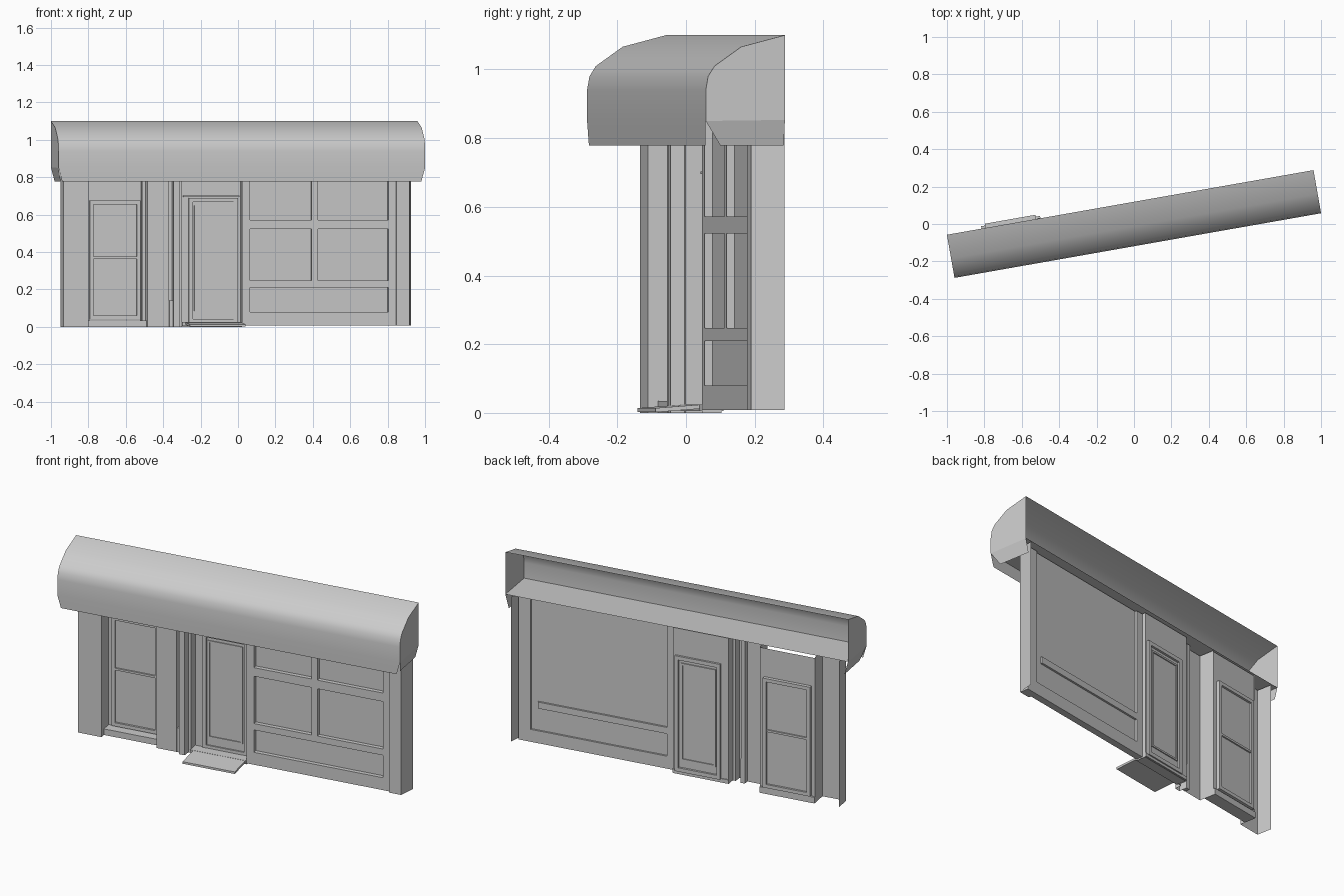
import bpy, bmesh, math

old = bpy.data.objects.get("Cube")
if old:
    bpy.data.objects.remove(old, do_unlink=True)

TURN = math.radians(10)      # the whole front is turned on its plot
FRONT, BACK = 0.03, 0.117    # wall face and rear edge of the returns
SOFFIT, TOP = 0.855, 0.848   # soffit height and top of the walls below it

grey = bpy.data.materials.new("plain_grey")
grey.use_nodes = True
grey.diffuse_color = (0.6, 0.6, 0.6, 1)
grey.node_tree.nodes["Principled BSDF"].inputs["Base Color"].default_value = (0.6, 0.6, 0.6, 1)


def finish(name, bm, smooth=False):
    bmesh.ops.recalc_face_normals(bm, faces=bm.faces)
    mesh = bpy.data.meshes.new(name)
    bm.to_mesh(mesh)
    bm.free()
    mesh.materials.append(grey)
    ob = bpy.data.objects.new(name, mesh)
    bpy.context.collection.objects.link(ob)
    ob.rotation_euler.z = TURN
    if smooth:
        bpy.ops.object.select_all(action='DESELECT')
        ob.select_set(True)
        bpy.context.view_layer.objects.active = ob
        bpy.ops.object.shade_smooth_by_angle(angle=math.radians(40))
    return ob


def box(name, x0, x1, y0, y1, z0, z1):
    bm = bmesh.new()
    bmesh.ops.create_cube(bm, size=1)
    for v in bm.verts:
        v.co = ((x0 + x1) / 2 + v.co.x * (x1 - x0),
                (y0 + y1) / 2 + v.co.y * (y1 - y0),
                (z0 + z1) / 2 + v.co.z * (z1 - z0))
    return finish(name, bm)


def sheet(name, quads):
    bm = bmesh.new()
    for q in quads:
        bm.faces.new([bm.verts.new(p) for p in q])
    bmesh.ops.remove_doubles(bm, verts=bm.verts, dist=0.0005)
    return finish(name, bm)


def wall(name, plan, z0=0.0, z1=TOP):
    """Thin wall standing on a plan line."""
    return sheet(name, [[(*a, z0), (*b, z0), (*b, z1), (*a, z1)]
                        for a, b in zip(plan, plan[1:])])


def frame(name, x0, x1, y0, y1, z0, z1, w):
    """Four bars around an opening."""
    box(name + "_left", x0, x0 + w, y0, y1, z0, z1)
    box(name + "_right", x1 - w, x1, y0, y1, z0, z1)
    box(name + "_bottom", x0 + w, x1 - w, y0, y1, z0, z0 + w)
    box(name + "_top", x0 + w, x1 - w, y0, y1, z1 - w, z1)


# Canopy: curved shell, open at the back, with end caps
END = 0.995
curve = [(-0.115, 0.778), (-0.117, 0.85), (-0.117, 0.94), (-0.110, 0.98),
         (-0.091, 1.01), (-0.012, 1.066), (BACK, 1.1)]
bm = bmesh.new()
sides = []
for s in (-1, 1):
    row = [bm.verts.new((s * (END - (0.02 if z < 0.8 else 0)), y, z)) for y, z in curve]
    sides.append(row)
for i in range(len(curve) - 1):
    bm.faces.new((sides[0][i], sides[0][i + 1], sides[1][i + 1], sides[1][i]))
for row in sides:
    corner = bm.verts.new((row[1].co.x, BACK, 0.853))
    bm.faces.new(row[1:] + [corner])
finish("canopy", bm, smooth=True)

for side, s in (("right", -1), ("left", 1)):
    sheet("canopy_skirt_" + side, [[(s * END, -0.117, 0.85), (s * END, BACK, 0.853),
                                    (s * 0.975, BACK, 0.778), (s * 0.975, -0.07, 0.778)]])
sheet("canopy_soffit", [[(-END, -0.117, 0.85), (END, -0.117, 0.85),
                         (END, BACK, SOFFIT), (-END, BACK, SOFFIT)]])

# End pillar, window recess, middle pilaster and column
wall("right_pillar", [(-0.944, BACK), (-0.943, FRONT), (-0.807, FRONT), (-0.807, 0.125)])
wall("pilaster_and_column", [(-0.487, 0.12), (-0.487, FRONT), (-0.37, FRONT), (-0.37, 0.06),
                             (-0.348, 0.06), (-0.348, 0.01), (-0.315, 0.01),
                             (-0.312, 0.05), (-0.295, 0.05), (-0.295, 0.10)])
box("column_base", -0.367, -0.345, 0.03, 0.06, 0, 0.14)

# Sash window in the recess
W0, W1 = -0.785, -0.51
box("window_sill", -0.807, -0.487, 0.06, 0.13, 0, 0.035)
wall("window_wall_right", [(-0.807, 0.12), (W0, 0.12)], 0.035, 0.84)
wall("window_wall_left", [(W1, 0.12), (-0.487, 0.12)], 0.035, 0.84)
wall("window_wall_top", [(W0, 0.12), (W1, 0.12)], 0.67, 0.84)
box("window_panel", W0, W1, 0.117, 0.128, 0.04, 0.675)
frame("window_frame", W0, W1, 0.105, 0.14, 0.04, 0.675, 0.02)
box("window_middle_bar", W0 + 0.02, W1 - 0.02, 0.108, 0.136, 0.364, 0.376)
box("window_side_moulding", -0.505, -0.487, 0.085, 0.12, 0.035, 0.78)

# Door with surround and ramp
wall("door_recess", [(-0.295, 0.10), (0.03, 0.10), (0.03, 0.042)])
frame("door_frame", -0.25, 0.015, 0.092, 0.112, 0.02, 0.69, 0.022)
frame("door_moulding", -0.220, -0.019, 0.095, 0.106, 0.085, 0.65, 0.01)
box("door_head_trim", -0.28, 0.025, 0.092, 0.10, 0.695, 0.703)
box("door_step", -0.295, 0.03, 0.036, 0.105, 0.005, 0.025)
ramp = box("door_ramp", -0.278, 0.025, -0.094, 0.036, 0.012, 0.024)
for v in ramp.data.vertices:
    if v.co.y < 0:
        v.co.z -= 0.010

# Shop window wall: border, rails, mullion and panes
X0, X1, PILLAR = 0.073, 0.824, 0.865
FACE, PANE, REAR = 0.042, 0.066, 0.08
box("shop_wall_left", 0.03, X0, FACE, REAR, 0.008, TOP)
box("shop_wall_right", X1, PILLAR, FACE, 0.069, 0.08, TOP)
box("shop_wall_base", X0, PILLAR, FACE, REAR, 0.008, 0.08)
box("shop_lower_rail", X0, X1, FACE, REAR, 0.21, 0.247)
box("shop_upper_rail", X0, X1, FACE, PANE, 0.522, 0.572)
box("shop_mullion", 0.407, 0.443, FACE, PANE, 0.247, TOP)
box("shop_glass", X0, X1, PANE, 0.069, 0.247, TOP)
box("shop_stall_panel", X0, X1, PANE, 0.069, 0.08, 0.21)
box("left_pillar", PILLAR, 0.935, 0.028, REAR, 0.008, TOP)
wall("left_return", [(0.935, 0.028), (0.96, 0.122)], 0.008)
